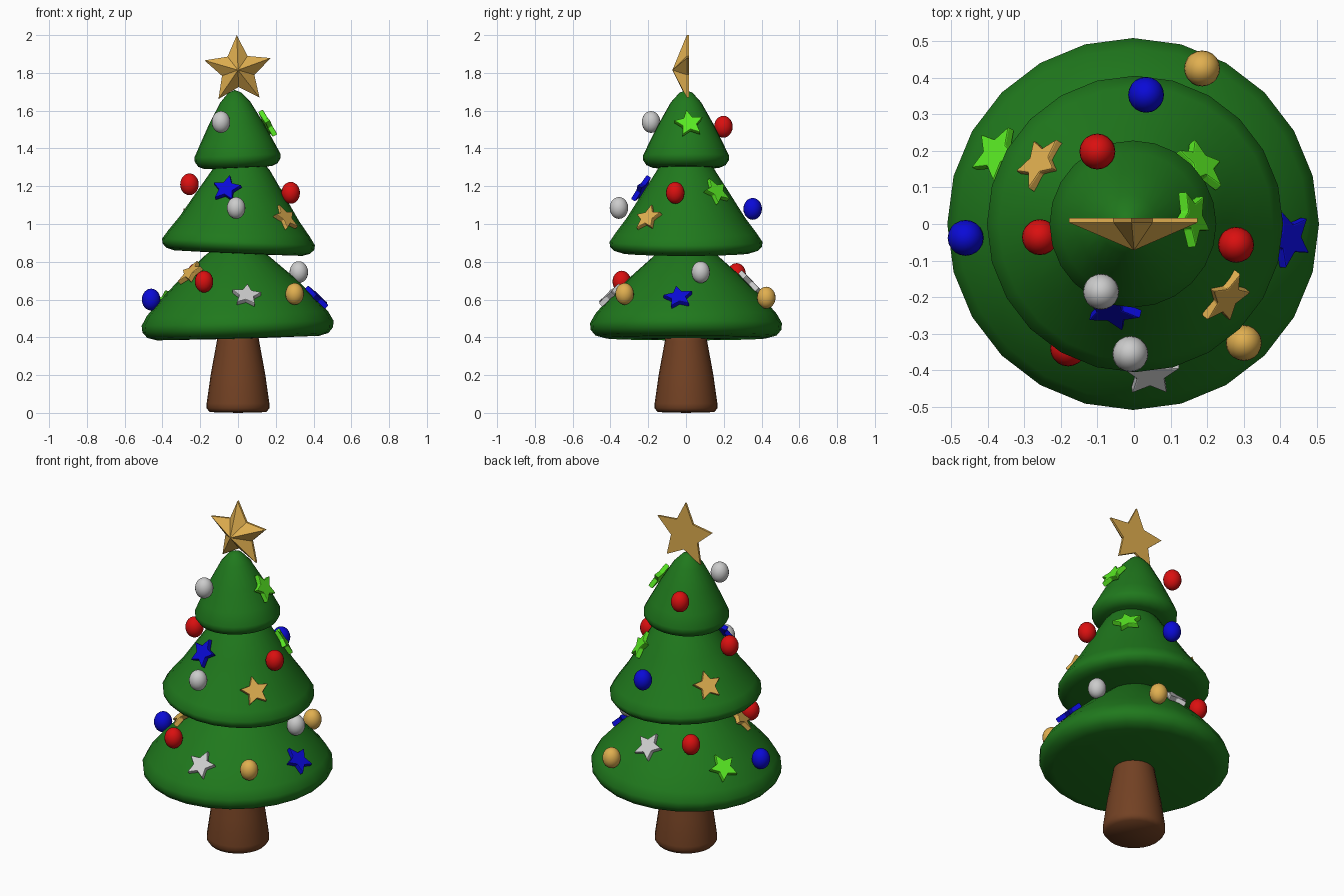
import bpy, bmesh, math
from mathutils import Matrix, Vector

if "Cube" in bpy.data.objects:
    bpy.data.objects.remove(bpy.data.objects["Cube"])

COLORS = {
    "green": (0.014, 0.19, 0.012, 1), "brown": (0.17, 0.053, 0.017, 1),
    "gold": (0.75, 0.43, 0.08, 1), "red": (0.7, 0.005, 0.005, 1),
    "blue": (0.003, 0.003, 0.68, 1), "silver": (0.55, 0.55, 0.55, 1),
    "lime": (0.1, 0.83, 0.017, 1),
}
MATS = {}
for key, col in COLORS.items():
    MATS[key] = bpy.data.materials.new(key)
    MATS[key].diffuse_color = col


def finish(name, bm, color, smooth):
    bmesh.ops.recalc_face_normals(bm, faces=bm.faces)
    for f in bm.faces:
        f.smooth = smooth
    me = bpy.data.meshes.new(name)
    bm.to_mesh(me)
    bm.free()
    me.materials.append(MATS[color])
    ob = bpy.data.objects.new(name, me)
    bpy.context.collection.objects.link(ob)
    return ob


def lathe(name, profile, color, tilt=0, sides=24):
    """Closed solid of revolution; tilt leans it about y around its base."""
    bm = bmesh.new()
    base = Vector((0, 0, profile[-1][1]))
    vs = [bm.verts.new((r, 0, z)) for r, z in profile]
    es = [bm.edges.new(p) for p in zip(vs, vs[1:])]
    bmesh.ops.spin(bm, geom=vs + es, cent=(0, 0, 0), axis=(0, 0, 1),
                   angle=math.tau, steps=sides, use_merge=True)
    bmesh.ops.remove_doubles(bm, verts=bm.verts, dist=1e-5)
    bmesh.ops.rotate(bm, verts=bm.verts, cent=base,
                     matrix=Matrix.Rotation(math.radians(tilt), 3, 'Y'))
    return finish(name, bm, color, True)


def star(name, color, pos, theta, elev, spin, R, r, thick, bulge):
    """Five-pointed star whose front faces azimuth theta, tipped up by elev."""
    bm = bmesh.new()
    rings = []
    for z in (-thick / 2, thick / 2):
        ring = []
        for i in range(10):
            a = math.pi / 2 + i * math.pi / 5 + math.radians(spin)
            d = R if i % 2 == 0 else r
            ring.append(bm.verts.new((d * math.cos(a), d * math.sin(a), z)))
        rings.append(ring)
    back, front = rings
    peak = bm.verts.new((0, 0, thick / 2 + bulge))
    bm.faces.new(back[::-1])
    for i in range(10):
        j = (i + 1) % 10
        bm.faces.new((back[i], back[j], front[j], front[i]))
        bm.faces.new((front[i], front[j], peak))
    e = math.radians(elev)
    x = Vector((-math.sin(theta), math.cos(theta), 0))
    n = Vector((math.cos(theta) * math.cos(e), math.sin(theta) * math.cos(e), math.sin(e)))
    m = Matrix((x, n.cross(x), n)).transposed().to_4x4()
    ob = finish(name, bm, color, False)
    ob.matrix_world = Matrix.Translation(pos) @ m
    return ob


# Trunk
lathe("trunk", [(0, .46), (.1, .46), (.112, .38), (.145, .2), (.166, .05),
                (.166, .025), (.15, .004), (0, 0)], "brown")

# Three foliage tiers, each leaning slightly
lathe("foliage_bottom", [(0, .92), (.06, .91), (.16, .84), (.3, .715), (.41, .605),
                         (.48, .525), (.508, .475), (.505, .44), (.48, .41),
                         (.43, .396), (0, .392)], "green", -1.6)
lathe("foliage_middle", [(0, 1.42), (.05, 1.40), (.15, 1.29), (.23, 1.165), (.315, 1.03),
                         (.375, .95), (.405, .905), (.402, .88), (.38, .858),
                         (.34, .846), (0, .842)], "green", 2.5)
lathe("foliage_top", [(0, 1.71), (.035, 1.695), (.08, 1.645), (.145, 1.53), (.195, 1.43),
                      (.228, 1.362), (.227, 1.338), (.21, 1.312),
                      (.18, 1.299), (0, 1.294)], "green", -2.5)

# Star on the tip: faceted front, flat back
star("tree_topper", "gold", (0, .01, 1.815), -math.pi / 2, 0, 2, .185, .09, .012, .076)

# Baubles
BAUBLES = [
    ("gold", .186, .425, .61), ("gold", .30, -.325, .63),
    ("blue", .033, .353, 1.08), ("blue", -.46, -.038, .60),
    ("red", -.10, .198, 1.515), ("red", -.257, -.036, 1.21),
    ("red", .279, -.057, 1.165), ("red", -.18, -.34, .695), ("red", -.22, .268, .735),
    ("silver", -.09, -.185, 1.54), ("silver", -.01, -.355, 1.085), ("silver", .322, .078, .745),
]
for i, (c, x, y, z) in enumerate(BAUBLES):
    bm = bmesh.new()
    bmesh.ops.create_uvsphere(bm, u_segments=20, v_segments=12, radius=.049)
    bmesh.ops.scale(bm, vec=(1, 1, 1.18), verts=bm.verts)
    finish(f"bauble_{i + 1}", bm, c, True).location = (x, y, z)

# Flat star ornaments lying on the foliage: colour, position, slope, spin
STARS = [
    ("lime", .157, .016, 1.53, 30, 8), ("lime", .18, .16, 1.17, 32, 15),
    ("blue", -.06, -.235, 1.185, 32, -6), ("gold", .25, -.20, 1.03, 35, 5),
    ("gold", -.255, .165, 1.05, 35, 5), ("silver", .045, -.405, .62, 46, -8),
    ("blue", .42, -.04, .61, 46, 12), ("lime", -.375, .19, .61, 46, 15),
    ("gold", -.25, -.15, .74, 44, 10), ("silver", .005, .34, .69, 44, -12),
]
for i, (c, x, y, z, elev, spin) in enumerate(STARS):
    ob = star(f"star_ornament_{i + 1}", c, (x, y, z), math.atan2(y, x), elev, spin,
              .082, .04, .028, 0)
    bev = ob.modifiers.new("soft_edges", 'BEVEL')
    bev.width = .004
    bev.segments = 2

for m in bpy.data.materials:
    if m.users and not m.is_grease_pencil:
        m.use_nodes = True
        m.node_tree.nodes["Principled BSDF"].inputs["Base Color"].default_value = m.diffuse_color
